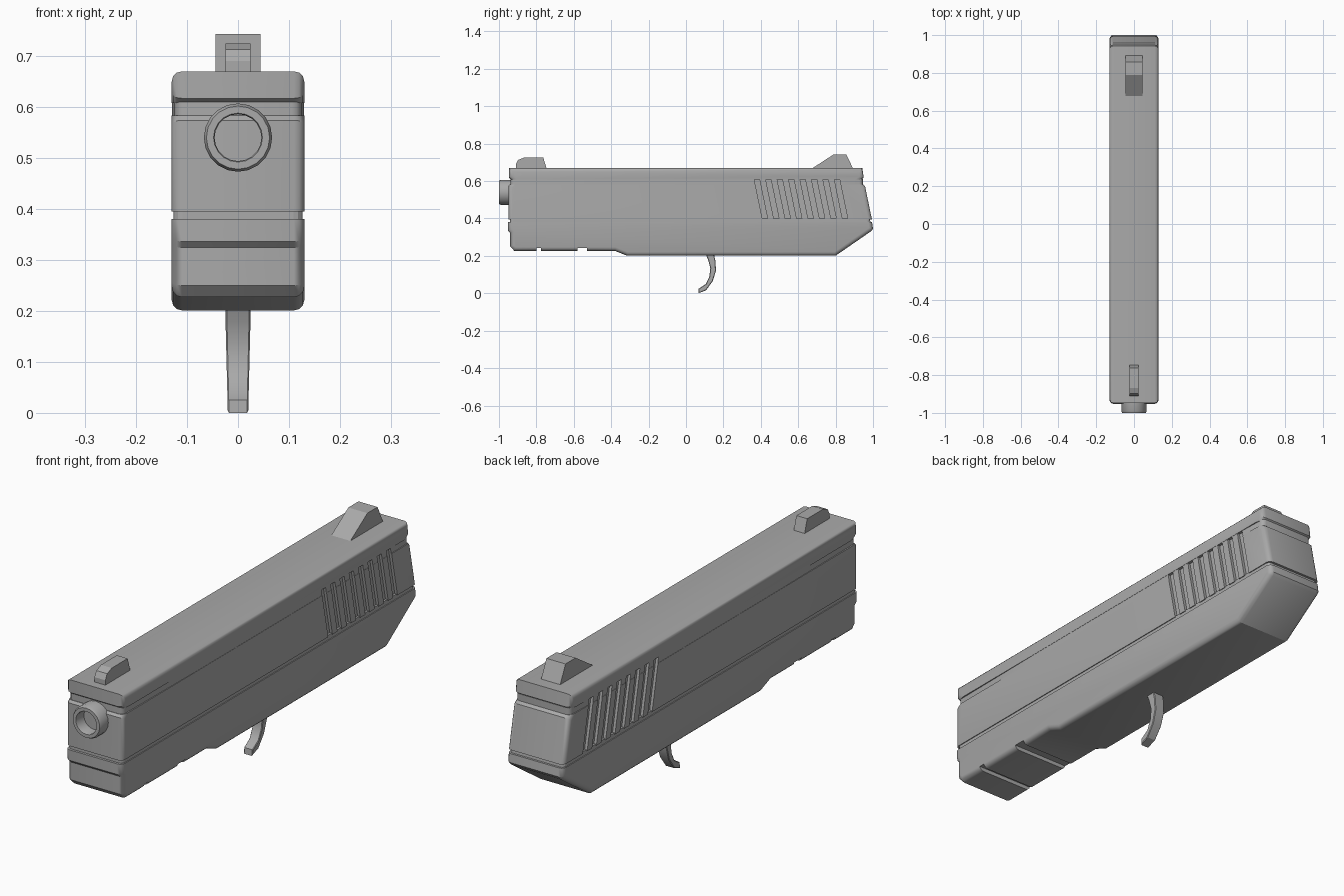
import bpy, bmesh, math

if "Cube" in bpy.data.objects:
    bpy.data.objects.remove(bpy.data.objects["Cube"])

W = 0.13  # half width of the body

# dark grey finish
dark = bpy.data.materials.new("dark_grey")
dark.diffuse_color = (0.4, 0.4, 0.4, 1)
dark.use_nodes = True
dark.node_tree.nodes["Principled BSDF"].inputs["Base Color"].default_value = dark.diffuse_color


def link(name, bm):
    me = bpy.data.meshes.new(name)
    bm.to_mesh(me)
    bm.free()
    me.materials.append(dark)
    ob = bpy.data.objects.new(name, me)
    bpy.context.collection.objects.link(ob)
    return ob


def make_mesh(name, loops, pick=None, r=0.02, seg=3):
    """Prism between two matching loops, with the picked edges rounded."""
    bm = bmesh.new()
    a, b = [[bm.verts.new(p) for p in loop] for loop in loops]
    n = len(a)
    bm.faces.new(a)
    bm.faces.new(b[::-1])
    for i in range(n):
        j = (i + 1) % n
        bm.faces.new((a[j], a[i], b[i], b[j]))
    bmesh.ops.recalc_face_normals(bm, faces=bm.faces)
    if pick:
        edges = [e for e in bm.edges if pick(e.verts[0].co, e.verts[1].co)]
        bmesh.ops.bevel(bm, geom=edges, offset=r, segments=seg, profile=0.5,
                        affect='EDGES', clamp_overlap=True)
    return link(name, bm)


def side_prism(name, pts, h=W, x=0, **kw):
    return make_mesh(name, [[(x + s * h, y, z) for y, z in pts] for s in (-1, 1)], **kw)


def cut(ob, cutter):
    m = ob.modifiers.new("cut", 'BOOLEAN')
    m.operation = 'DIFFERENCE'
    m.solver = 'EXACT'
    m.object = cutter
    cutter.hide_render = True
    cutter.hide_set(True)


def smooth(ob):
    bpy.ops.object.select_all(action='DESELECT')
    ob.select_set(True)
    bpy.context.view_layer.objects.active = ob
    bpy.ops.object.shade_smooth_by_angle(angle=math.radians(32))


def same_side(p, q):
    return abs(p.x - q.x) < 1e-4


def upright(p, q):
    return same_side(p, q) and abs(p.z - q.z) > 0.005


# slide cap: rounded long top edges and end corners
cap = side_prism("slide_cap", [(-0.935, 0.608), (-0.947, 0.617), (-0.947, 0.67), (0.943, 0.67),
                               (0.95, 0.617), (0.938, 0.608)],
                 pick=lambda p, q: same_side(p, q) and max(p.z, q.z) > 0.615, r=0.02)

# recessed band under the cap, flush in the middle and narrower at both ends
half = [(0.124, -0.938), (0.129, -0.45), (0.129, 0.80), (0.124, 0.945)]
plan = half + [(-x, y) for x, y in reversed(half)]
band = make_mesh("slide_band", [[(x, y, z) for x, y in plan] for z in (0.57, 0.612)],
                 pick=lambda p, q: abs(p.z - q.z) > 0.01 and abs(p.y) > 0.9, r=0.018)

# slide body with slanted rear
slide = side_prism("slide_body", [(-0.95, 0.395), (-0.95, 0.574), (-0.94, 0.583),
                                  (0.945, 0.583), (0.957, 0.574), (0.994, 0.395)],
                   pick=upright, r=0.02)

# shallow seam between slide and frame
side_prism("slide_seam", [(-0.942, 0.375), (-0.942, 0.40), (0.983, 0.40), (0.987, 0.375)],
           h=0.1265, pick=upright, r=0.018)

# lower frame with raised nose and sloped tail
frame = side_prism("frame", [(-0.952, 0.38), (-0.952, 0.336), (-0.94, 0.324), (-0.94, 0.25),
                             (-0.918, 0.227), (-0.38, 0.227), (-0.315, 0.201), (0.80, 0.201),
                             (0.99, 0.332), (1.0, 0.345), (0.995, 0.38)],
                   pick=lambda p, q: same_side(p, q) and min(p.z, q.z) < 0.375, r=0.02)

# accessory slots across the underside
for i, (y0, y1) in enumerate([(-0.80, -0.775), (-0.58, -0.53)]):
    cut(frame, side_prism(f"slot_cutter_{i}", [(y0, 0.15), (y1, 0.15), (y1, 0.243), (y0, 0.243)], h=0.2))

# slanted grip serrations on both sides
for i in range(8):
    t = 0.364 + i * 0.0612
    pts = [(t, 0.613), (t + 0.028, 0.613), (t + 0.074, 0.39), (t + 0.046, 0.39)]
    for s in (-1, 1):
        c = side_prism(f"serration_cutter_{i}_{s}", pts, h=0.02, x=s * 0.138)
        cut(slide, c)
        cut(band, c)

# barrel muzzle: ring profile spun around the barrel axis
bm = bmesh.new()
N = 20
ring = [(0.067, -0.92), (0.067, -0.99), (0.062, -1.0),
        (0.048, -1.0), (0.046, -0.996), (0.046, -0.92)]
rows = [[bm.verts.new((r * math.cos(2 * math.pi * k / N), y, 0.54 + r * math.sin(2 * math.pi * k / N)))
         for k in range(N)] for r, y in ring]
for i in range(len(rows)):
    a, b = rows[i], rows[(i + 1) % len(rows)]
    for k in range(N):
        bm.faces.new((a[k], a[(k + 1) % N], b[(k + 1) % N], b[k]))
bmesh.ops.recalc_face_normals(bm, faces=bm.faces)
muzzle = link("muzzle", bm)

# sights
side_prism("front_sight", [(-0.91, 0.66), (-0.91, 0.69), (-0.898, 0.713), (-0.867, 0.725),
                           (-0.763, 0.725), (-0.743, 0.66)], h=0.025)
side_prism("rear_sight", [(0.67, 0.665), (0.79, 0.743), (0.857, 0.743), (0.894, 0.665)], h=0.044)

# curved trigger, narrowing downwards
trigger = side_prism("trigger", [(0.10, 0.22), (0.118, 0.18), (0.130, 0.135), (0.125, 0.09),
                                 (0.106, 0.05), (0.068, 0.025), (0.066, 0.0), (0.107, 0.016),
                                 (0.143, 0.065), (0.160, 0.12), (0.158, 0.17), (0.147, 0.22)], h=0.025,
                     pick=lambda p, q: same_side(p, q) and min(p.z, q.z) < 0.21, r=0.003, seg=1)
for v in trigger.data.vertices:
    v.co.x *= 0.8 + 0.2 * min(1, v.co.z / 0.2)

for ob in (cap, band, slide, frame, muzzle, trigger):
    smooth(ob)
